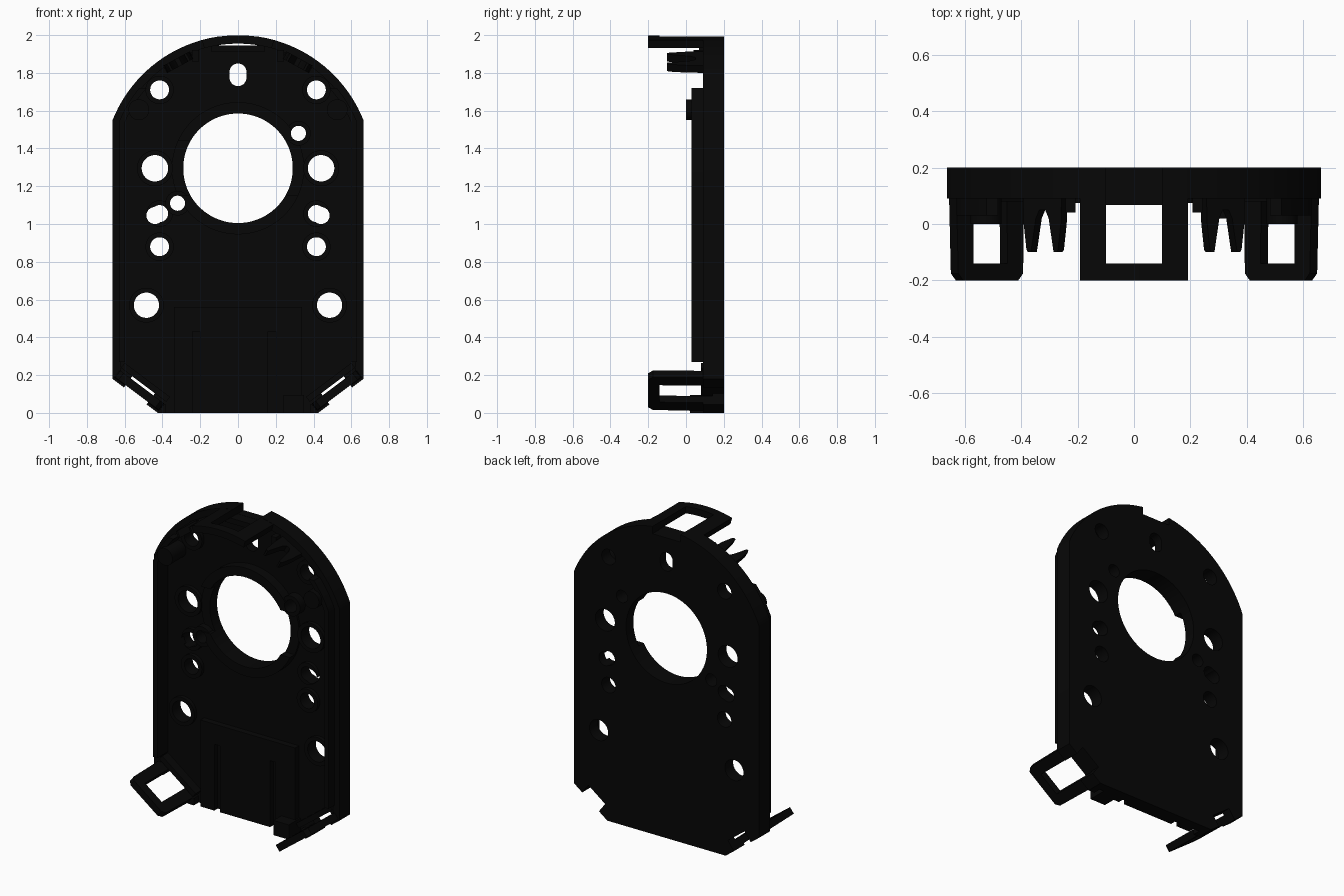
import bpy, bmesh, math
from mathutils import Vector as V

if "Cube" in bpy.data.objects:
    bpy.data.objects.remove(bpy.data.objects["Cube"])

X, Y, Z = V((1, 0, 0)), V((0, 1, 0)), V((0, 0, 1))
CZ, R = 1.285, 0.715          # centre and radius of the rounded top
HUB = (0, 1.295)
mat = bpy.data.materials.new("black_plastic")
mat.diffuse_color = (0.002, 0.002, 0.002, 1)
mat.use_nodes = True
mat.node_tree.nodes["Principled BSDF"].inputs["Base Color"].default_value = mat.diffuse_color


def prism(name, pts, d0, d1, o=V((0, 0, 0)), u=X, v=Z, w=Y):
    """Extrude a profile (in u, v) from d0 to d1 along w."""
    bm = bmesh.new()
    lo = [bm.verts.new(o + u * a + v * b + w * d0) for a, b in pts]
    hi = [bm.verts.new(o + u * a + v * b + w * d1) for a, b in pts]
    n = len(pts)
    bm.faces.new(lo)
    bm.faces.new(hi)
    for i in range(n):
        j = (i + 1) % n
        bm.faces.new((lo[i], lo[j], hi[j], hi[i]))
    bmesh.ops.recalc_face_normals(bm, faces=bm.faces)
    me = bpy.data.meshes.new(name)
    bm.to_mesh(me)
    bm.free()
    me.materials.append(mat)
    ob = bpy.data.objects.new(name, me)
    bpy.context.collection.objects.link(ob)
    return ob


def rect(x0, x1, z0, z1):
    return [(x0, z0), (x1, z0), (x1, z1), (x0, z1)]


def disc(x, z, r, n=40, stretch=0):
    pts = []
    for i in range(n):
        a = math.tau * (i + 0.5) / n
        s = math.sin(a)
        pts.append((x + r * math.cos(a), z + r * s + math.copysign(stretch, s)))
    return pts


def outline(o):
    """Body outline moved inwards by o."""
    x, c, r = 0.664 - o, -0.2544 + o, R - o
    a0 = math.acos(x / r)
    right = [((0.8 * o - c) / 0.6, o), (x, (c + 0.6 * x) / 0.8)]
    arc = [a0 + (math.pi - 2 * a0) * i / 48 for i in range(49)]
    return (right + [(r * math.cos(a), CZ + r * math.sin(a)) for a in arc]
            + [(-px, pz) for px, pz in reversed(right)])


def boolean(ob, tools, op='DIFFERENCE'):
    for t in tools:
        m = ob.modifiers.new("cut", 'BOOLEAN')
        m.operation, m.object, m.solver = op, t, 'EXACT'
    bpy.context.view_layer.update()
    dg = bpy.context.evaluated_depsgraph_get()
    me = bpy.data.meshes.new_from_object(ob.evaluated_get(dg))
    ob.modifiers.clear()
    ob.data = me


def remove(obs):
    for o in obs:
        bpy.data.objects.remove(o)


# cutters for the clip windows, which also notch the plate edge
notches = [prism("notch", rect(-0.1, 0.1, 1.945, 2.1), -0.14, 0.3)]
corner = {}
for s in (1, -1):
    corner[s] = dict(o=V((s * 0.525, 0, 0.115)), u=V((s * 0.8, 0, 0.6)),
                     v=Y, w=V((s * 0.6, 0, -0.8)))
    notches.append(prism("notch", rect(-0.075, 0.075, -0.14, 0.3), -0.042, 0.15, **corner[s]))

# hole positions: x, z, radius
pairs = [(0.415, 1.71, 0.05), (0.44, 1.295, 0.07), (0.415, 1.055, 0.045),
         (0.44, 1.045, 0.045), (0.415, 0.88, 0.05), (0.485, 0.57, 0.067)]
holes = [(s * x, z, r) for x, z, r in pairs for s in (1, -1)]
small = [(0.32, 1.48, 0.04), (-0.32, 1.11, 0.04)]
hole_cut = [prism("hole", disc(x, z, r), -0.3, 0.4) for x, z, r in holes + small]
hole_cut.append(prism("hole", disc(*HUB, 0.29, 96), -0.3, 0.4))
hole_cut.append(prism("hole", disc(0, 1.79, 0.045, 40, 0.015), -0.3, 0.4))

# back plate
plate = prism("back_plate", outline(0), 0.14, 0.2)
boolean(plate, notches + hole_cut)

# hub ring with a lowered section on each side
hub = prism("hub_ring", disc(*HUB, 0.35, 96), 0.075, 0.15)
gaps = [prism("gap", rect(s * 0.32 - 0.12, s * 0.32 + 0.12, 1.15, 1.44), 0, 0.125) for s in (1, -1)]
boolean(hub, gaps + hole_cut)
remove(gaps)

# collars around the side holes and the two small holes
for x, z, r in holes + small:
    if abs(x) == 0.44 and r < 0.05:
        continue
    front = 0.085 if r == 0.04 else 0.115
    c = prism("hole_collar", disc(x, z, r + 0.025), front, 0.15)
    boolean(c, hole_cut)
remove(hole_cut)

# low outer rim, open at the base
rim = prism("outer_rim", outline(0), 0.09, 0.145)
trims = [prism("trim", outline(0.045), -0.1, 0.3),
         prism("trim", rect(-0.38, 0.38, -0.1, 0.1), -0.1, 0.3)]
boolean(rim, trims + notches)
remove(trims)

# tall inner wall set back from the rim, along the sides only
wall = prism("side_wall", outline(0.035), 0.03, 0.145)
trims = [prism("trim", outline(0.065), -0.1, 0.3),
         prism("trim", rect(-1, 1, -0.1, 0.27), -0.1, 0.3),
         prism("trim", rect(-1, 1, 1.72, 2.1), -0.1, 0.3)]
boolean(wall, trims)
remove(trims)

# top clip: curved band with a window
a = math.asin(0.187 / 0.7)
ang = [math.pi / 2 - a + 2 * a * i / 20 for i in range(21)]
band = [(0.714 * math.cos(t), CZ + 0.714 * math.sin(t)) for t in ang]
band += [(0.67 * math.cos(t), CZ + 0.67 * math.sin(t)) for t in reversed(ang)]
clip = prism("top_clip", band, -0.2, 0.19)
boolean(clip, notches[:1])
prism("top_clip_sill", rect(-0.14, 0.14, 1.91, 1.944), 0.068, 0.15)

# bottom corner clips with chamfered tips, and the sill behind each window
for i, s in enumerate((1, -1)):
    tab = [(-0.15, 0.19), (-0.144, -0.175), (-0.122, -0.2),
           (0.122, -0.2), (0.144, -0.175), (0.15, 0.19)]
    clip = prism("corner_clip", tab, -0.022, 0.022, **corner[s])
    for v in clip.data.vertices:          # draft towards the tip
        if v.co.y < 0:
            v.co -= corner[s]["w"] * 0.006
    boolean(clip, [notches[1 + i]])
    prism("corner_clip_sill", rect(-0.15, 0.15, 0.08, 0.15), -0.075, -0.042, **corner[s])
remove(notches)

for s in (1, -1):
    # forked snap prongs near the top
    fork = [(-0.08, 0.15), (-0.075, 0.0), (-0.064, -0.09), (-0.058, -0.1), (-0.046, -0.1),
            (-0.026, 0.02), (-0.012, 0.05), (0.012, 0.05), (0.026, 0.02),
            (0.046, -0.1), (0.058, -0.1), (0.064, -0.09), (0.075, 0.0), (0.08, 0.15)]
    prism("snap_fork", fork, -0.022, 0.022, V((s * 0.315, 0, 1.857)),
          V((0.876, 0, -s * 0.48)), Y, V((s * 0.48, 0, 0.876)))
    prism("fork_stop", rect(s * 0.225 - 0.018, s * 0.225 + 0.018, 1.86, 1.92), 0.04, 0.15)
    # locating pegs at the shoulders
    prism("shoulder_peg", disc(s * 0.525, 1.605, 0.055), 0.0, 0.15)

# thickened lower pad with vertical grooves
pad = prism("lower_pad", rect(-0.34, 0.34, 0.0, 0.56), 0.1, 0.15)
grooves = [prism("groove", rect(x - 0.02, x + 0.02, -0.1, 0.43), 0, 0.135)
           for x in (-0.22, 0.18)]
boolean(pad, grooves)
remove(grooves)
prism("base_block", rect(0.24, 0.35, 0.0, 0.095), 0.02, 0.15)

# smooth the round surfaces, keep edges sharp
for ob in bpy.context.scene.objects:
    ob.select_set(True)
bpy.context.view_layer.objects.active = plate
bpy.ops.object.shade_smooth_by_angle(angle=math.radians(30))
